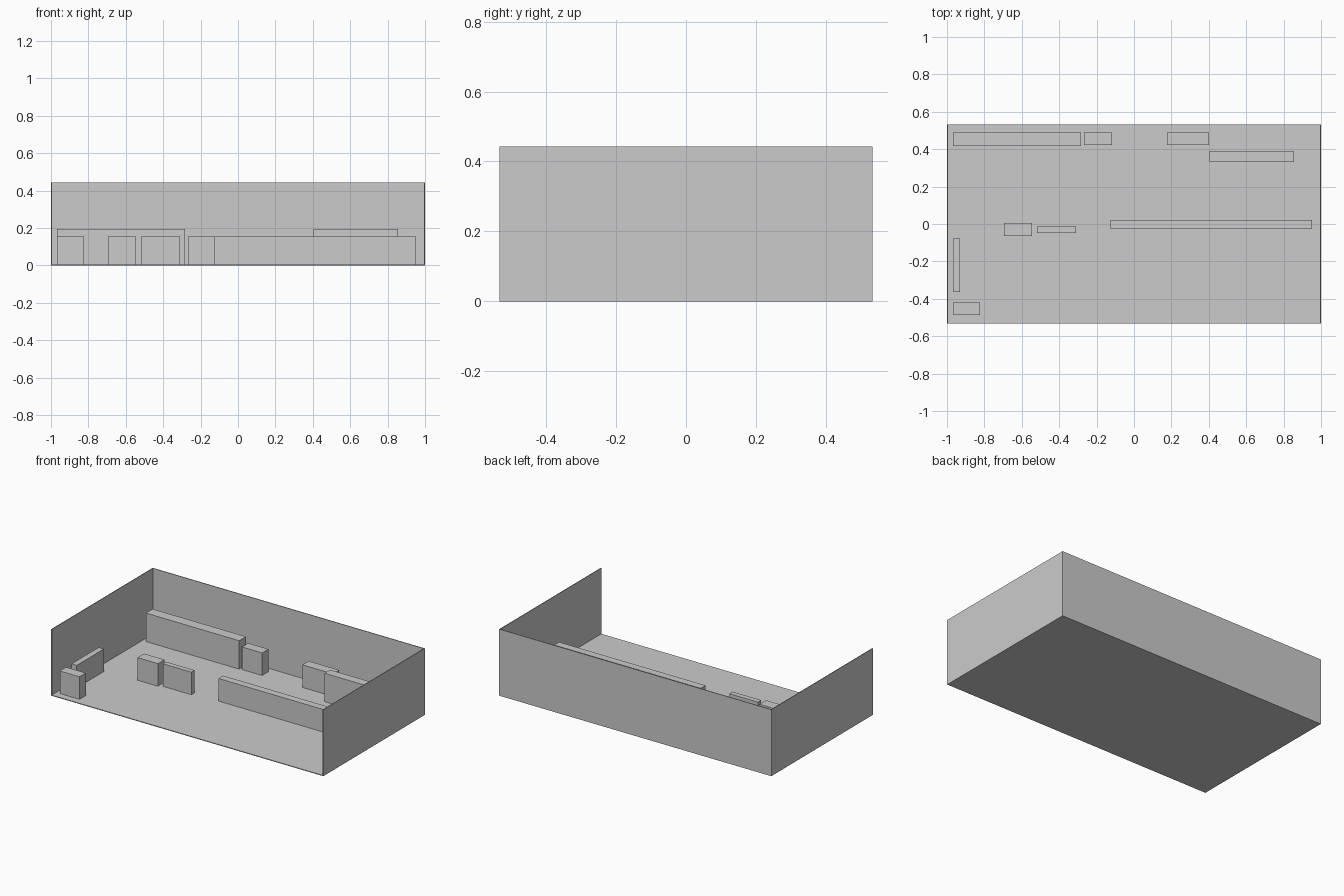
import bpy

if "Cube" in bpy.data.objects:
    bpy.data.objects.remove(bpy.data.objects["Cube"])

W, D, H, T = 1.0, 0.533, 0.442, 0.005   # half width, half depth, wall height, thickness
LOW, TALL = 0.155, 0.194                # cabinet top heights


def box(name, x0, x1, y0, y1, z0, z1):
    bpy.ops.mesh.primitive_cube_add(
        size=1, location=((x0 + x1) / 2, (y0 + y1) / 2, (z0 + z1) / 2))
    ob = bpy.context.object
    ob.name = name
    ob.scale = (x1 - x0, y1 - y0, z1 - z0)
    bpy.ops.object.transform_apply(location=False, rotation=False, scale=True)
    return ob


# Room shell, open at the front and top
box("floor", -W, W, -D, D, 0, T)
box("back_wall", -W, W, D - T, D, T, H)
box("left_wall", -W, -W + T, -D, D - T, T, H)
box("right_wall", W - T, W, -D, D - T, T, H)

# Furniture blocks: name, x range, y range, top
furniture = [
    ("back_long_cabinet", -0.969, -0.283, 0.417, 0.488, TALL),
    ("back_small_cabinet", -0.267, -0.118, 0.422, 0.488, LOW),
    ("back_right_cabinet", 0.177, 0.401, 0.422, 0.488, LOW),
    ("right_tall_cabinet", 0.404, 0.855, 0.332, 0.391, TALL),
    ("centre_block", -0.695, -0.545, -0.063, 0.006, LOW),
    ("centre_thin_block", -0.519, -0.310, -0.047, -0.013, LOW),
    ("counter_left", -0.125, 0.178, -0.027, 0.022, LOW),
    ("counter_right", 0.178, 0.952, -0.027, 0.022, LOW),
    ("left_side_shelf", -0.969, -0.931, -0.364, -0.078, LOW),
    ("front_corner_block", -0.969, -0.824, -0.487, -0.421, LOW),
]
for name, x0, x1, y0, y1, top in furniture:
    box(name, x0, x1, y0, y1, T, top)
